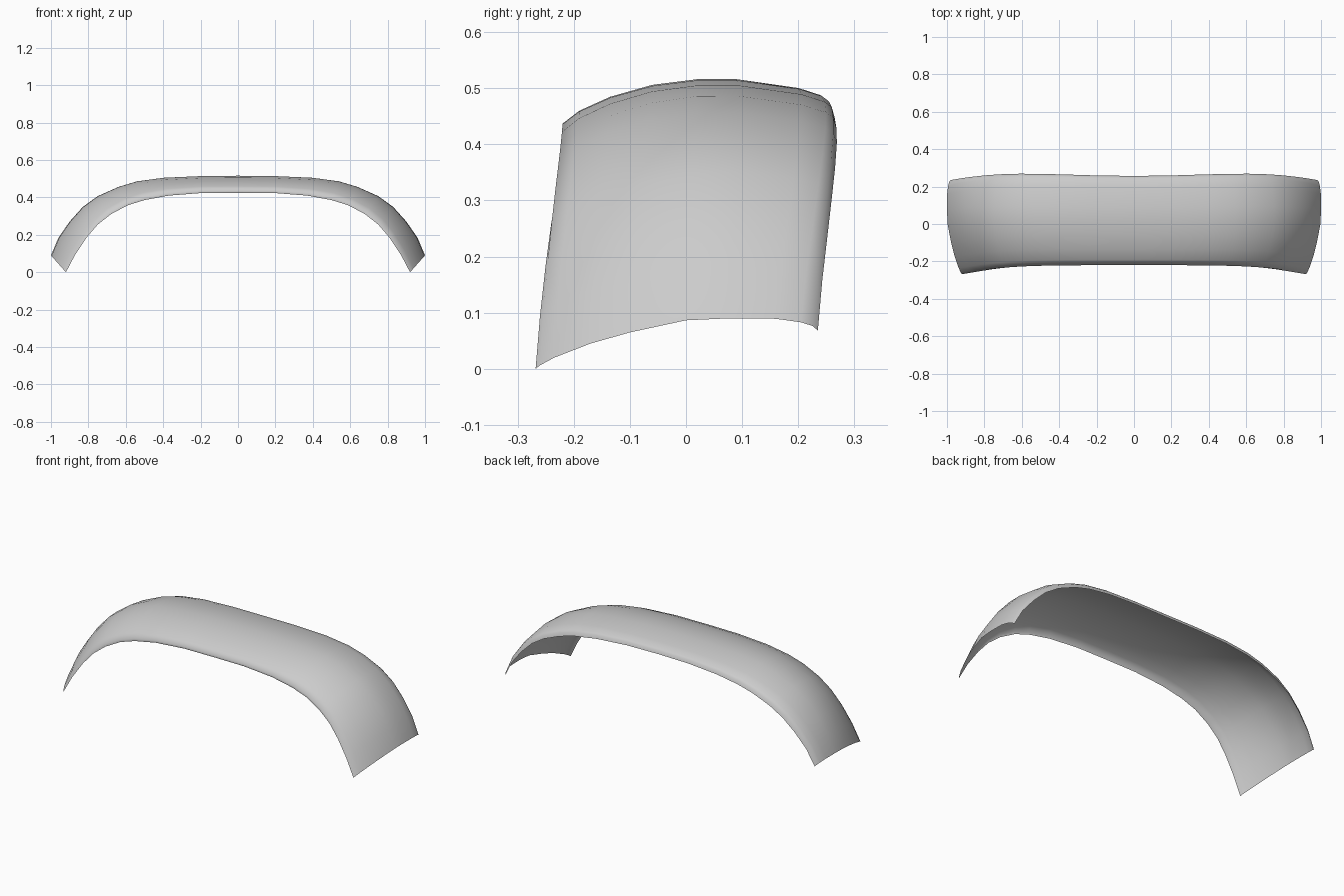
import bpy, bmesh

if "Cube" in bpy.data.objects:
    bpy.data.objects.remove(bpy.data.objects["Cube"])

# Arch stations (right half): crown line x, z and front hem x, z
stations = [(0, .517, 0, .425), (.2, .515, .19, .424), (.4, .506, .37, .41),
            (.54, .487, .5, .386), (.64, .457, .59, .358), (.75, .408, .68, .31),
            (.83, .35, .75, .255), (.9, .272, .81, .185), (.96, .185, .87, .095),
            (1.0, .09, .92, 0)]

# Cross-section, front to back: y and drop towards the hem, at centre and at end
centre = [(-.216, 1), (-.22, .87), (-.19, .62), (-.135, .35), (-.06, .12), (.02, .01),
          (.09, .01), (.2, .18), (.24, .32), (.252, .42), (.257, .62)]
end = [(-.268, 1), (-.26, .93), (-.235, .78), (-.17, .5), (-.1, .28), (0, .04),
       (.08, 0), (.16, .01), (.205, .08), (.225, .15), (.235, .24)]

bm = bmesh.new()
rows = []
for tx, tz, fx, fz in stations:
    w = tx ** 4
    bulge = .064 * tx ** 2 * (1 - tx ** 2)
    row = []
    for (y0, d0), (y1, d1) in zip(centre, end):
        y = y0 + (y1 - y0) * w + bulge * max(0, y0) / .257
        d = d0 + (d1 - d0) * w
        row.append(bm.verts.new((tx + (fx - tx) * d, y, tz + (fz - tz) * d)))
    rows.append(row)

# Skin between neighbouring stations, facing outwards
for a, b in zip(rows, rows[1:]):
    for i in range(len(a) - 1):
        bm.faces.new((a[i], b[i], b[i + 1], a[i + 1]))

mesh = bpy.data.meshes.new("curved_shell")
bm.to_mesh(mesh)
bm.free()
shell = bpy.data.objects.new("curved_shell", mesh)
bpy.context.collection.objects.link(shell)

# Left half
mirror = shell.modifiers.new("mirror", 'MIRROR')
mirror.use_clip = True
mirror.merge_threshold = .001
for p in mesh.polygons:
    p.use_smooth = True
